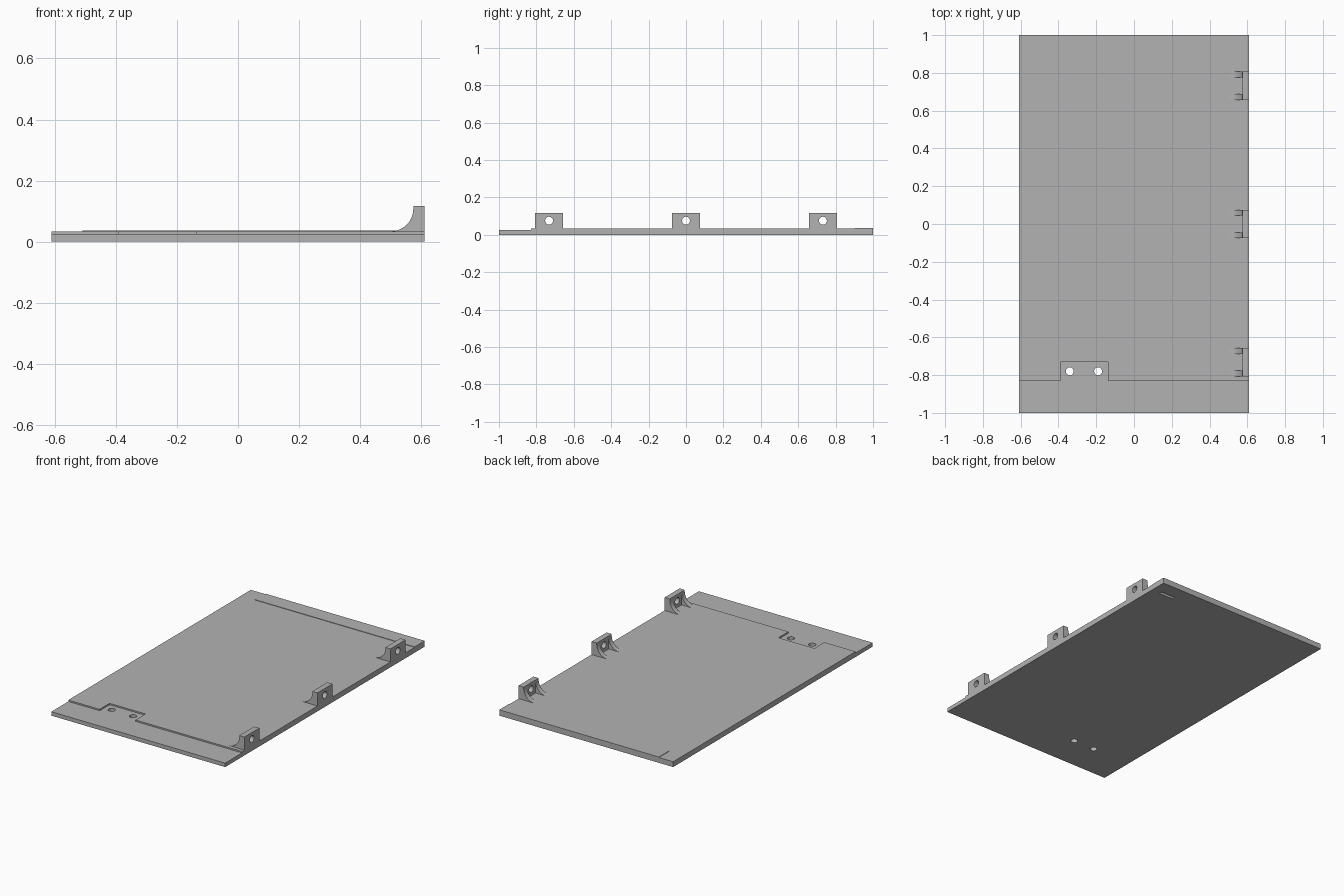
import bpy, bmesh, math
from mathutils import Matrix

old = bpy.data.objects.get("Cube")
if old:
    bpy.data.objects.remove(old, do_unlink=True)

grey = bpy.data.materials.new("plain grey")
grey.use_nodes = True
colour = (0.45, 0.45, 0.45, 1)
grey.diffuse_color = colour
grey.node_tree.nodes["Principled BSDF"].inputs["Base Color"].default_value = colour

HALF_X, TOP = 0.61, 0.034


def finish(name, bm):
    bmesh.ops.recalc_face_normals(bm, faces=bm.faces)
    mesh = bpy.data.meshes.new(name)
    bm.to_mesh(mesh)
    bm.free()
    mesh.materials.append(grey)
    obj = bpy.data.objects.new(name, mesh)
    bpy.context.scene.collection.objects.link(obj)
    return obj


def box(name, x0, x1, y0, y1, z0, z1):
    bm = bmesh.new()
    size = Matrix.Diagonal((x1 - x0, y1 - y0, z1 - z0, 1))
    centre = Matrix.Translation(((x0 + x1) / 2, (y0 + y1) / 2, (z0 + z1) / 2))
    bmesh.ops.create_cube(bm, size=1, matrix=centre @ size)
    return finish(name, bm)


def cylinder(name, place, radius, length, axis="Z"):
    bm = bmesh.new()
    turn = Matrix.Rotation(math.pi / 2, 4, "Y") if axis == "X" else Matrix()
    bmesh.ops.create_cone(bm, cap_ends=True, segments=32, radius1=radius, radius2=radius,
                          depth=length, matrix=Matrix.Translation(place) @ turn)
    return finish(name, bm)


def cut(obj, cutter):
    cutter.hide_render = True
    mod = obj.modifiers.new("cut", "BOOLEAN")
    mod.operation, mod.solver, mod.object = "DIFFERENCE", "EXACT", cutter
    bpy.context.view_layer.objects.active = obj
    bpy.ops.object.modifier_apply(modifier=mod.name)
    bpy.data.objects.remove(cutter, do_unlink=True)


def smooth(obj):
    bpy.ops.object.select_all(action="DESELECT")
    obj.select_set(True)
    bpy.context.view_layer.objects.active = obj
    bpy.ops.object.shade_smooth_by_angle(angle=math.radians(30))


# Panel with a lowered front ledge and its tab-shaped notch
panel = box("panel", -HALF_X, HALF_X, -1, 1, 0, TOP)
cut(panel, box("ledge_cutter", -1, 1, -1.2, -0.83, 0.025, 0.1))
cut(panel, box("notch_cutter", -0.39, -0.138, -0.9, -0.73, 0.025, 0.1))

# Screw holes in the notch and a shallow slot underneath
for x in (-0.34, -0.19):
    cut(panel, cylinder("hole_cutter", (x, -0.78, 0), 0.021, 0.2))
cut(panel, box("slot_cutter", 0.45, 0.55, 0.89, 0.91, -0.1, 0.02))
smooth(panel)

# Thin raised strip along the back edge
box("back_strip", -0.51, HALF_X, 0.9, 1, TOP, TOP + 0.003)


# Upright lug with two curved gussets and a cross hole
def lug(name, y):
    inner, radius, half = 0.574, 0.074, 0.075
    profile = [(HALF_X, TOP), (HALF_X, 0.117), (inner, 0.117)]
    for i in range(17):
        a = math.pi / 2 * i / 16
        profile.append((inner - radius + radius * math.cos(a),
                        TOP + radius - radius * math.sin(a)))
    bm = bmesh.new()
    face = bm.faces.new([bm.verts.new((x, y - half, z)) for x, z in profile])
    side = bmesh.ops.extrude_face_region(bm, geom=[face])
    verts = [v for v in side["geom"] if isinstance(v, bmesh.types.BMVert)]
    bmesh.ops.translate(bm, verts=verts, vec=(0, 2 * half, 0))
    obj = finish(name, bm)
    gap = half - 0.031
    cut(obj, box("gap_cutter", 0.4, inner, y - gap, y + gap, 0, 0.2))
    cut(obj, cylinder("pin_cutter", (HALF_X, y, 0.076), 0.021, 0.3, "X"))
    smooth(obj)


for name, y in (("front_lug", -0.732), ("middle_lug", 0), ("back_lug", 0.732)):
    lug(name, y)
